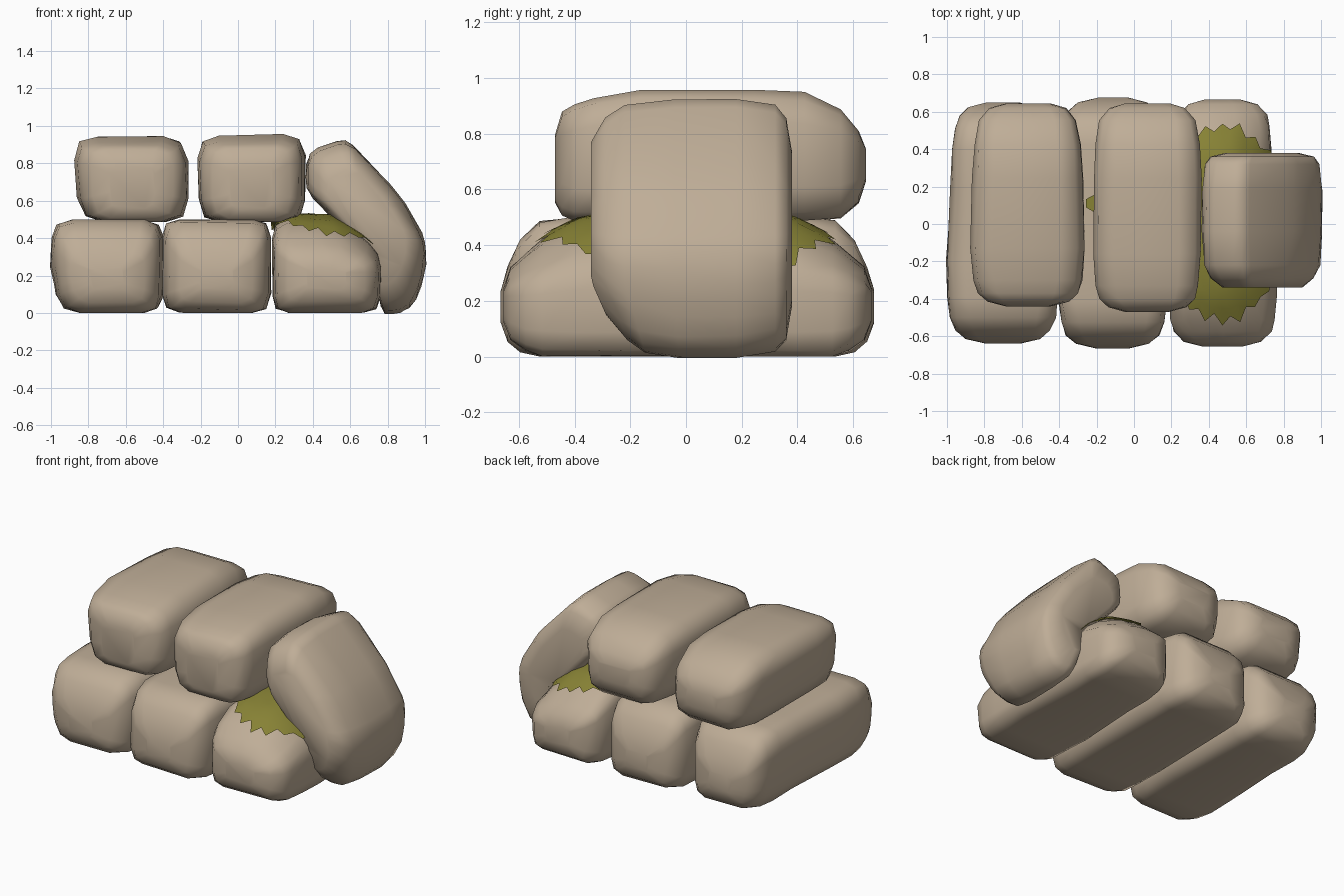
import bpy
import bmesh
import math
import random
from mathutils import Vector

random.seed(4)
default = bpy.data.objects.get("Cube")
if default:
    bpy.data.objects.remove(default, do_unlink=True)


def make_material(name, color):
    mat = bpy.data.materials.new(name)
    mat.use_nodes = True
    mat.diffuse_color = color
    mat.node_tree.nodes["Principled BSDF"].inputs["Base Color"].default_value = color
    return mat


canvas = make_material("tan canvas", (0.52, 0.42, 0.31, 1))
moss_green = make_material("olive moss", (0.245, 0.225, 0.036, 1))


def finish(name, bm, mat):
    bmesh.ops.recalc_face_normals(bm, faces=bm.faces)
    mesh = bpy.data.meshes.new(name)
    bm.to_mesh(mesh)
    bm.free()
    mesh.materials.append(mat)
    for face in mesh.polygons:
        face.use_smooth = True
    obj = bpy.data.objects.new(name, mesh)
    bpy.context.collection.objects.link(obj)
    return obj


def rounded(corners, cut):
    """Replace each corner of an x-z outline by a short three-point curve."""
    pts = [Vector(c) for c in corners]
    out = []
    for i, p in enumerate(pts):
        to_prev, to_next = pts[i - 1] - p, pts[(i + 1) % len(pts)] - p
        a = p + to_prev.normalized() * min(cut, to_prev.length * 0.4)
        b = p + to_next.normalized() * min(cut, to_next.length * 0.4)
        out += [a, (a + b) / 4 + p / 2, b]
    return out


def sandbag(name, corners, front, back, front_end, back_end, cut=0.1, pivot=0.4, taper=1.0):
    """Loft the outline along y. Each end row holds its depth and the
    scales of the width, the part above the pivot and the part below it."""
    outline = rounded(corners, cut)
    low, high = min(p.y for p in outline), max(p.y for p in outline)
    middle = sum(outline, Vector((0, 0))) / len(outline)
    middle.x = (min(p.x for p in outline) + max(p.x for p in outline)) / 2
    middle.y = low + (high - low) * pivot
    rings = [(front + d, w, t, b) for d, w, t, b in front_end]
    rings += [(back - d, w * taper, t, b) for d, w, t, b in reversed(back_end)]
    bm = bmesh.new()
    loops = []
    for y, width, top, bottom in rings:
        loop = []
        for p in outline:
            offset = p - middle
            x = middle.x + offset.x * width + random.uniform(-0.005, 0.005)
            z = middle.y + offset.y * (top if offset.y > 0 else bottom)
            z = min(max(z + random.uniform(-0.005, 0.005), low), high)
            loop.append(bm.verts.new((x, y, z)))
        loops.append(loop)
    count = len(outline)
    for a, b in zip(loops, loops[1:]):
        for i in range(count):
            j = (i + 1) % count
            bm.faces.new((a[i], a[j], b[j], b[i]))
    bm.faces.new(loops[0])
    bm.faces.new(loops[-1])
    return finish(name, bm, canvas)


# End shapes: depth, width, height above pivot, height below pivot
bulging = [(0, 0.3, 0.12, 0.4), (0.025, 0.66, 0.4, 0.72), (0.07, 0.84, 0.72, 0.9),
           (0.14, 0.93, 0.95, 1), (0.25, 0.98, 1, 1), (0.45, 1, 1, 1)]
slumped = [(0, 0.35, 0.12, 0.4), (0.025, 0.7, 0.36, 0.72), (0.08, 0.88, 0.52, 0.9),
           (0.14, 0.95, 0.68, 1), (0.27, 0.99, 0.9, 1), (0.45, 1, 1, 1)]
upright = [(0, 0.4, 0.3, 0.7), (0.025, 0.72, 0.68, 0.9), (0.07, 0.88, 0.79, 0.98),
           (0.14, 0.95, 0.87, 1), (0.31, 1, 1, 1)]
sloping = [(0, 0.4, 0.1, 0.4), (0.025, 0.7, 0.38, 0.7), (0.09, 0.88, 0.69, 0.94),
           (0.22, 0.96, 0.95, 1), (0.4, 1, 1, 1)]
lean_front = [(d, s, s, s) for d, s in [(0, 0.66), (0.05, 0.85), (0.12, 0.96), (0.3, 1)]]
lean_back = [(d, s, s, s) for d, s in [(0, 0.6), (0.02, 0.86), (0.06, 0.95), (0.2, 1)]]

# Bottom row of three bags
sandbag("bottom_right_bag", [(-0.95, 0), (-0.4, 0), (-0.4, 0.5), (-0.99, 0.5), (-1.01, 0.25)],
        -0.64, 0.65, bulging, bulging, taper=0.92)
sandbag("bottom_middle_bag", [(-0.41, 0), (0.18, 0), (0.18, 0.5), (-0.41, 0.5)],
        -0.665, 0.675, bulging, bulging, taper=0.95)
slumped_bag = sandbag("bottom_left_bag",
                      [(0.18, 0), (0.76, 0), (0.77, 0.33), (0.56, 0.5), (0.36, 0.525),
                       (0.18, 0.49)],
                      -0.655, 0.665, slumped, slumped, cut=0.09, taper=0.91)

# Upper row of two bags
sandbag("upper_right_bag", [(-0.85, 0.485), (-0.26, 0.485), (-0.27, 0.945), (-0.88, 0.945)],
        -0.44, 0.645, upright, sloping, cut=0.13, pivot=0.5, taper=0.97)
sandbag("upper_left_bag", [(-0.21, 0.485), (0.36, 0.485), (0.36, 0.96), (-0.22, 0.945)],
        -0.47, 0.645, upright, sloping, cut=0.12, pivot=0.5)

# Bag leaning against the stack, pinched at its lower front corner
leaning_bag = sandbag("leaning_bag",
                      [(0.36, 0.66), (0.37, 0.86), (0.58, 0.94), (0.86, 0.64), (1.01, 0.38),
                       (1.0, 0.2), (0.93, 0.02), (0.77, -0.02), (0.72, 0.28)],
                      -0.34, 0.38, lean_front, lean_back, cut=0.06, pivot=0.5)
for vert in leaning_bag.data.vertices:
    if vert.co.y < 0 and vert.co.z < 0.27:
        vert.co.y *= 0.65 + 0.35 * vert.co.z / 0.27


def moss(name, center, radius_x, radius_y, segments, height):
    """A ragged-edged disc."""
    bm = bmesh.new()
    ring_count = 8
    hub = bm.verts.new((*center, height))
    previous = None
    for r in range(1, ring_count + 1):
        ring = []
        for i in range(segments):
            angle = math.tau * i / segments
            f = r / ring_count
            if r == ring_count:
                f *= random.uniform(0.92, 0.97) if i % 2 else random.uniform(0.99, 1.05)
            ring.append(bm.verts.new((center[0] + radius_x * f * math.cos(angle),
                                      center[1] + radius_y * f * math.sin(angle), height)))
        for i in range(segments):
            j = (i + 1) % segments
            if previous:
                bm.faces.new((previous[i], ring[i], ring[j], previous[j]))
            else:
                bm.faces.new((hub, ring[i], ring[j]))
        previous = ring
    return finish(name, bm, moss_green)


# Moss draped over the slumped bag, and a small tuft between the upper bags
patch = moss("moss_patch", (0.47, 0.01), 0.34, 0.52, 48, 0.54)
drape = patch.modifiers.new("drape", "SHRINKWRAP")
drape.target = slumped_bag
drape.wrap_method = "PROJECT"
drape.use_project_z = True
drape.use_negative_direction = True
drape.use_positive_direction = False
drape.wrap_mode = "ABOVE_SURFACE"
drape.offset = 0.015
moss("moss_tuft", (-0.19, 0.11), 0.07, 0.05, 14, 0.51)
